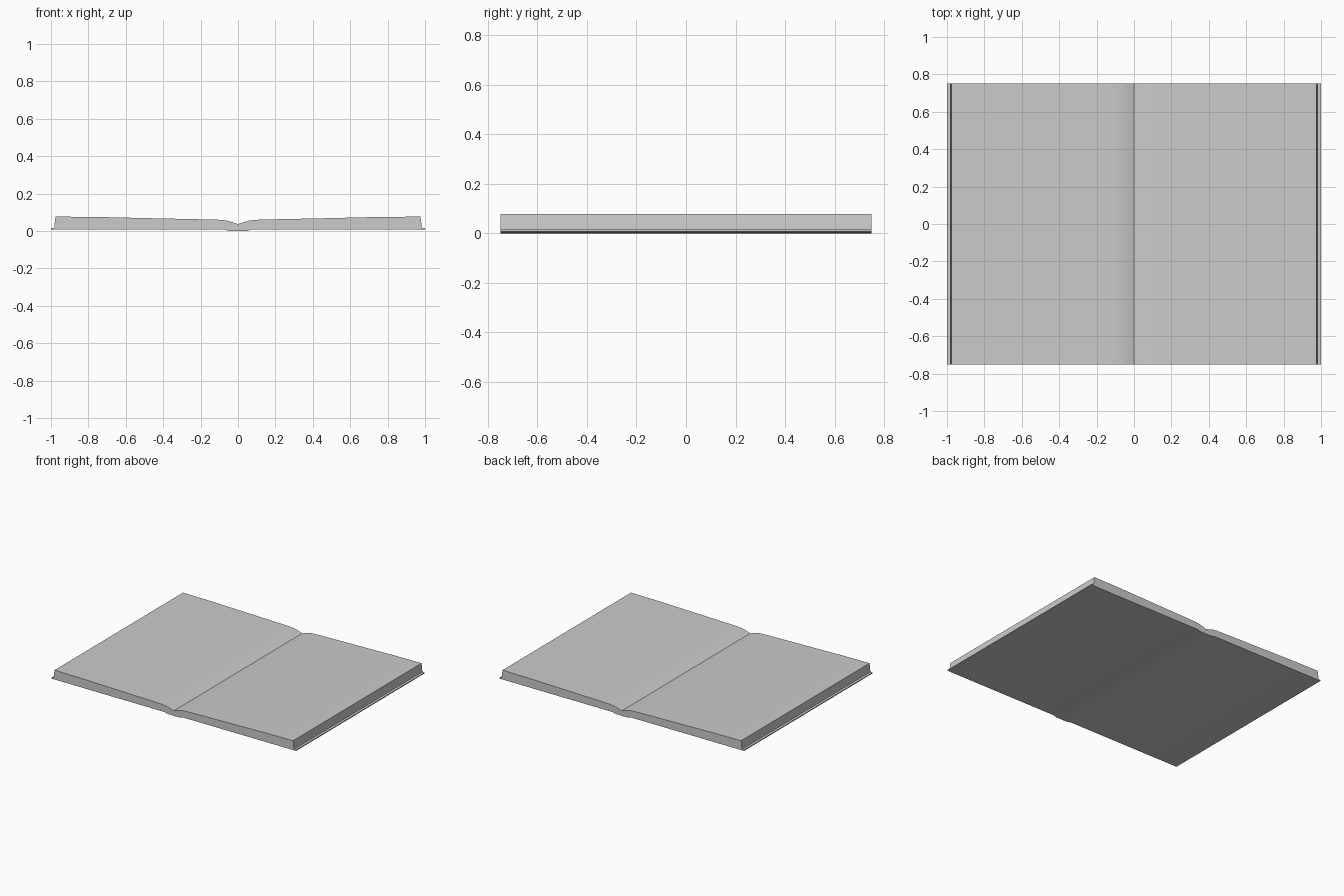
import bpy, bmesh

if "Cube" in bpy.data.objects:
    bpy.data.objects.remove(bpy.data.objects["Cube"])

HALF_DEPTH = 0.75


def extrude_profile(name, profile):
    """Extrude a closed (x, z) outline along the full depth of the book."""
    bm = bmesh.new()
    face = bm.faces.new([bm.verts.new((x, -HALF_DEPTH, z)) for x, z in profile])
    result = bmesh.ops.extrude_face_region(bm, geom=[face])
    verts = [v for v in result["geom"] if isinstance(v, bmesh.types.BMVert)]
    bmesh.ops.translate(bm, vec=(0, 2 * HALF_DEPTH, 0), verts=verts)
    bmesh.ops.recalc_face_normals(bm, faces=bm.faces)
    mesh = bpy.data.meshes.new(name)
    bm.to_mesh(mesh)
    bm.free()
    obj = bpy.data.objects.new(name, mesh)
    bpy.context.collection.objects.link(obj)
    bpy.ops.object.select_all(action='DESELECT')
    obj.select_set(True)
    bpy.context.view_layer.objects.active = obj
    bpy.ops.object.shade_smooth_by_angle(angle=0.5)
    return obj


# Cover: two thin boards joined by a slightly lowered spine
under = [(0.0, 0.0), (0.05, 0.001), (0.075, 0.008), (1.0, 0.008)]
upper = [(1.0, 0.015), (0.07, 0.015), (0.045, 0.008), (0.0, 0.007)]
right = under + upper
left = [(-x, z) for x, z in reversed(right) if x > 0]
extrude_profile("cover", right + left)

# Page blocks: rise towards the outer edge and curl down into the gutter
page = [(0.0, 0.007), (0.045, 0.008), (0.07, 0.015), (0.982, 0.015),
        (0.98, 0.045), (0.975, 0.077), (0.75, 0.075), (0.45, 0.068),
        (0.17, 0.062), (0.10, 0.060), (0.06, 0.056), (0.03, 0.047),
        (0.0, 0.037)]
for name, side in (("right_pages", 1), ("left_pages", -1)):
    extrude_profile(name, [(side * x, z) for x, z in page])
